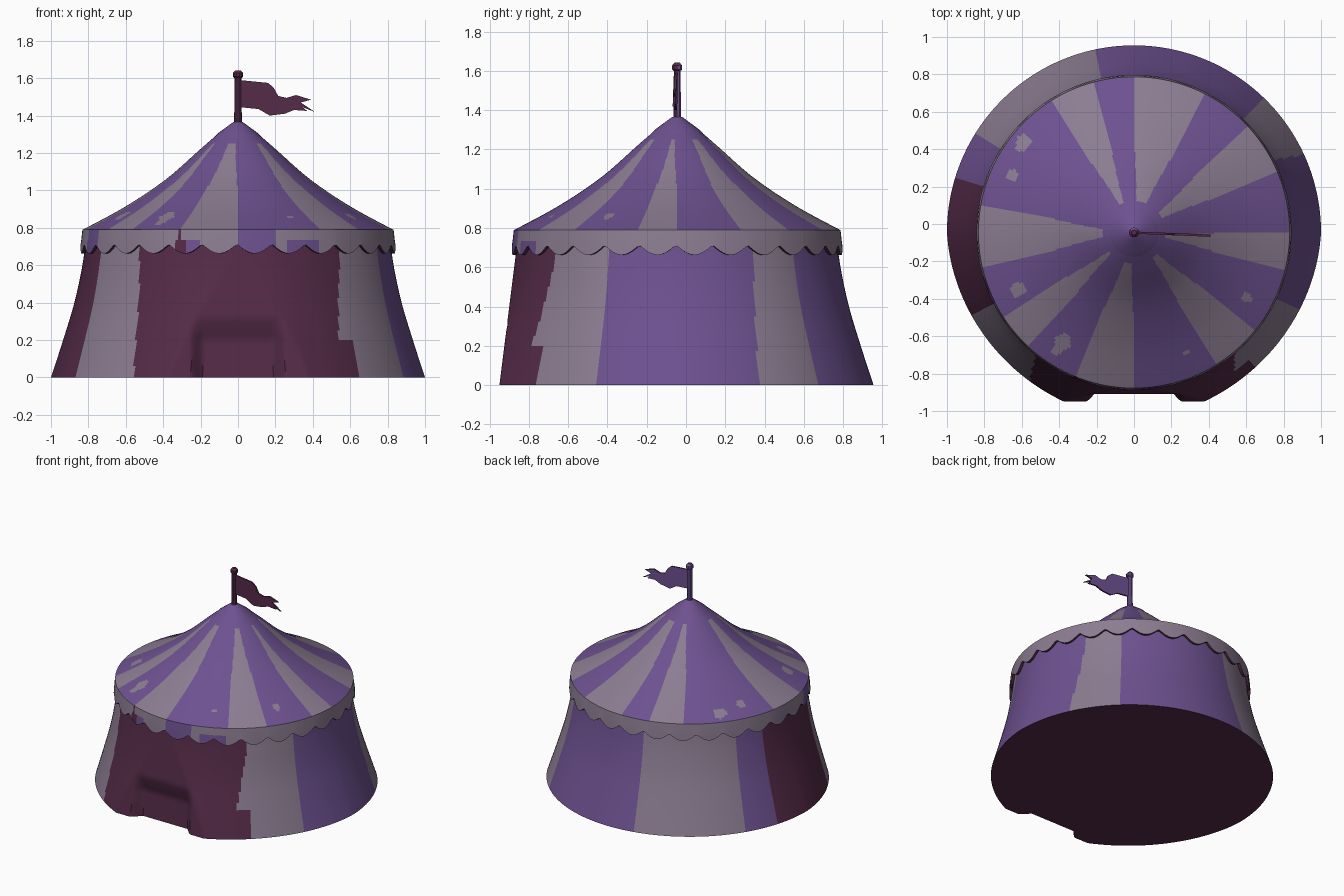
import bpy, bmesh, math
from mathutils import Vector

if "Cube" in bpy.data.objects:
    bpy.data.objects.remove(bpy.data.objects["Cube"])

CY = -0.045          # tent axis sits slightly toward the front
SEGS = 360


def material(name, rgb):
    m = bpy.data.materials.new(name)
    m.diffuse_color = (*rgb, 1)
    m.use_nodes = True
    m.node_tree.nodes["Principled BSDF"].inputs["Base Color"].default_value = m.diffuse_color
    return m


MATS = [material("pale_grey_lilac", (0.262, 0.205, 0.285)),
        material("purple", (0.155, 0.083, 0.280)),
        material("maroon", (0.090, 0.024, 0.064))]
GREY, PURPLE, MAROON = 0, 1, 2


def finish(name, bm, rule, angle=35):
    """Turn a bmesh into an object and colour each face by a rule."""
    bmesh.ops.recalc_face_normals(bm, faces=bm.faces)
    bm.normal_update()
    for f in bm.faces:
        f.material_index = rule(f.calc_center_median(), f.normal)
    me = bpy.data.meshes.new(name)
    bm.to_mesh(me)
    bm.free()
    for m in MATS:
        me.materials.append(m)
    ob = bpy.data.objects.new(name, me)
    bpy.context.collection.objects.link(ob)
    ob.location.y = CY
    bpy.ops.object.select_all(action='DESELECT')
    ob.select_set(True)
    bpy.context.view_layer.objects.active = ob
    bpy.ops.object.shade_smooth_by_angle(angle=math.radians(angle))
    return ob


def lathe(profile, segs, caps=(False, False), loop=False, warp=None):
    """Spin (radius, z) points round the axis; warp may move each point."""
    bm = bmesh.new()
    rings = []
    for k, (r, z) in enumerate(profile):
        ring = []
        for i in range(segs):
            a = 2 * math.pi * i / segs
            p = Vector((r * math.cos(a), r * math.sin(a), z))
            ring.append(bm.verts.new(warp(p, a, k) if warp else p))
        rings.append(ring)
    pairs = list(zip(rings, rings[1:])) + ([(rings[-1], rings[0])] if loop else [])
    for lo, hi in pairs:
        for i in range(segs):
            j = (i + 1) % segs
            bm.faces.new((lo[i], lo[j], hi[j], hi[i]))
    for use, ring in zip(caps, (rings[0], rings[-1])):
        if use:
            bm.faces.new(ring)
    return bm


def smooth_profile(keys, steps):
    """Catmull-Rom interpolation through a few key points."""
    pts = [keys[0]] + keys + [keys[-1]]
    out = []
    for i in range(1, len(pts) - 2):
        p0, p1, p2, p3 = (Vector(q) for q in pts[i - 1:i + 3])
        for s in range(steps):
            t = s / steps
            out.append(tuple(0.5 * (2 * p1 + (p2 - p0) * t + (2 * p0 - 5 * p1 + 4 * p2 - p3) * t * t
                                    + (3 * p1 - p0 - 3 * p2 + p3) * t ** 3)))
    return out + [keys[-1]]


def degrees(c):
    return math.degrees(math.atan2(c.y, c.x)) % 360


def band(a, bands, default):
    for lo, hi, col in bands:
        if lo <= a < hi:
            return col
    return default


# Tent wall: flared, flattened at the front, with a low entrance recess
def wall_warp(p, a, k):
    if p.y < 0:
        # front quarter draws in slightly near the ground
        draw = max(0, math.sin(2 * (a - math.pi))) if a < 1.5 * math.pi else max(0, math.sin(2 * (2 * math.pi - a)))
        f = 1 - 0.03 * draw * max(0, 1 - p.z / 0.6) * (1 if abs(p.x) > 0.4 else abs(p.x) / 0.4)
        p.x, p.y = p.x * f, p.y * f
        y = max(p.y + CY, -0.95 + 0.125 * p.z)
        side = min(1, max(0, (0.25 - abs(p.x)) / 0.06))
        top = min(1, max(0, (0.32 - p.z) / 0.12))
        if side * top > 0:
            y += (max(y, -0.885 + 0.06 * p.z) - y) * side * top
        p.y = y - CY
    return p


def wall_colour(c, n):
    if n.z < -0.9 and c.z < 0.01:
        return MAROON
    a = degrees(c)
    left_edge = 235 - 5 * c.z / 0.7
    right_edge = 312 if c.z < 0.21 else 306 + 6 * (c.z - 0.21) / 0.5
    side_edge = 24.5 + 4 * c.z / 0.7
    return band(a, [(side_edge, 46, GREY), (102, 148, GREY), (163, 207, MAROON), (207, left_edge, GREY),
                    (left_edge, right_edge, MAROON), (right_edge, 335, GREY)], PURPLE)


wall_keys = [(1.0, 0), (0.935, 0.2), (0.875, 0.4), (0.832, 0.6), (0.81, 0.77)]
finish("tent_wall", lathe(smooth_profile(wall_keys, 8), SEGS, (True, True), warp=wall_warp), wall_colour)

# Roof: concave cone with radial stripes, a few worn spots and a plain peak
ROOF_EDGES = [0, 23, 43, 63, 90, 105, 122, 170, 193, 213, 227, 248, 270, 302, 321, 346, 360]
SPOTS = [(-.59, .44, .04), (-.61, .41, .025), (-.65, .26, .03), (-.62, -.35, .04), (-.38, -.63, .045),
         (-.41, -.67, .03), (.60, -.39, .03), (.28, -.69, .015)]


def roof_colour(c, n):
    if c.z > 1.25:
        return PURPLE
    if any(math.hypot(c.x - x, c.y + CY - y) < r for x, y, r in SPOTS):
        return GREY
    a = degrees(c)
    pinch = max(0, c.z - 1.0) / 0.25 * 4      # grey stripes taper toward the peak
    for lo, hi in zip(ROOF_EDGES[1::2], ROOF_EDGES[2::2]):
        if lo + pinch <= a < hi - pinch:
            return GREY
    return PURPLE


roof_keys = [(0.83, 0.79), (0.6, 0.915), (0.385, 1.06), (0.2, 1.222), (0.11, 1.298), (0.02, 1.36)]
finish("roof", lathe([(0.80, 0.775)] + smooth_profile(roof_keys, 14), SEGS, (True, True)), roof_colour)

# Peak cap: thin fabric collar over the stripe ends
finish("peak_cap", lathe([(0.125, 1.262), (0.15, 1.262), (0.112, 1.302), (0.025, 1.366)], 24, (True, True)),
       lambda c, n: PURPLE)

# Scalloped valance hanging from the eave
SCALLOPS = 28


def valance_warp(p, a, k):
    if k in (0, 4):
        p.z += 0.05 * (1 - abs(math.sin(a * SCALLOPS / 2 + 0.1)))
    return p


def valance_colour(c, n):
    out = Vector((c.x, c.y, 0)).normalized().dot(n)
    if out < 0.3 and n.z < 0.5:
        return MAROON
    a = degrees(c)
    if c.z < 0.735:
        return band(a, [(196, 207, PURPLE), (246, 251, MAROON), (251, 256, PURPLE),
                        (270, 284, PURPLE), (288, 301, PURPLE)], GREY)
    return band(a, [(197, 207, PURPLE), (247, 249, MAROON), (270, 284, PURPLE)], GREY)


finish("valance", lathe([(0.842, 0.663), (0.838, 0.735), (0.832, 0.79), (0.806, 0.79), (0.824, 0.663)], 336,
                        loop=True, warp=valance_warp), valance_colour)


# Pole with knob
def flag_colour(c, n):
    return PURPLE if n.y > 0.3 else MAROON


finish("flag_pole", lathe([(0.021, 1.33), (0.018, 1.6), (0.027, 1.608), (0.027, 1.628), (0.014, 1.642)],
                          10, (True, True)), flag_colour)

# Tattered pennant
outline = [(.01, 1.59), (.16, 1.575), (.19, 1.55), (.215, 1.505), (.26, 1.495), (.31, 1.51), (.39, 1.485),
           (.335, 1.47), (.41, 1.42), (.345, 1.445), (.37, 1.425), (.30, 1.43), (.25, 1.41),
           (.17, 1.40), (.11, 1.435), (.01, 1.445)]
bm = bmesh.new()
face = bm.faces.new([bm.verts.new((x, 0.005 - 0.04 * x, z)) for x, z in outline])
ext = bmesh.ops.extrude_face_region(bm, geom=[face])
for v in ext["geom"]:
    if isinstance(v, bmesh.types.BMVert):
        v.co.y -= 0.012
bmesh.ops.triangulate(bm, faces=[f for f in bm.faces if len(f.verts) > 4])
finish("pennant", bm, flag_colour)
